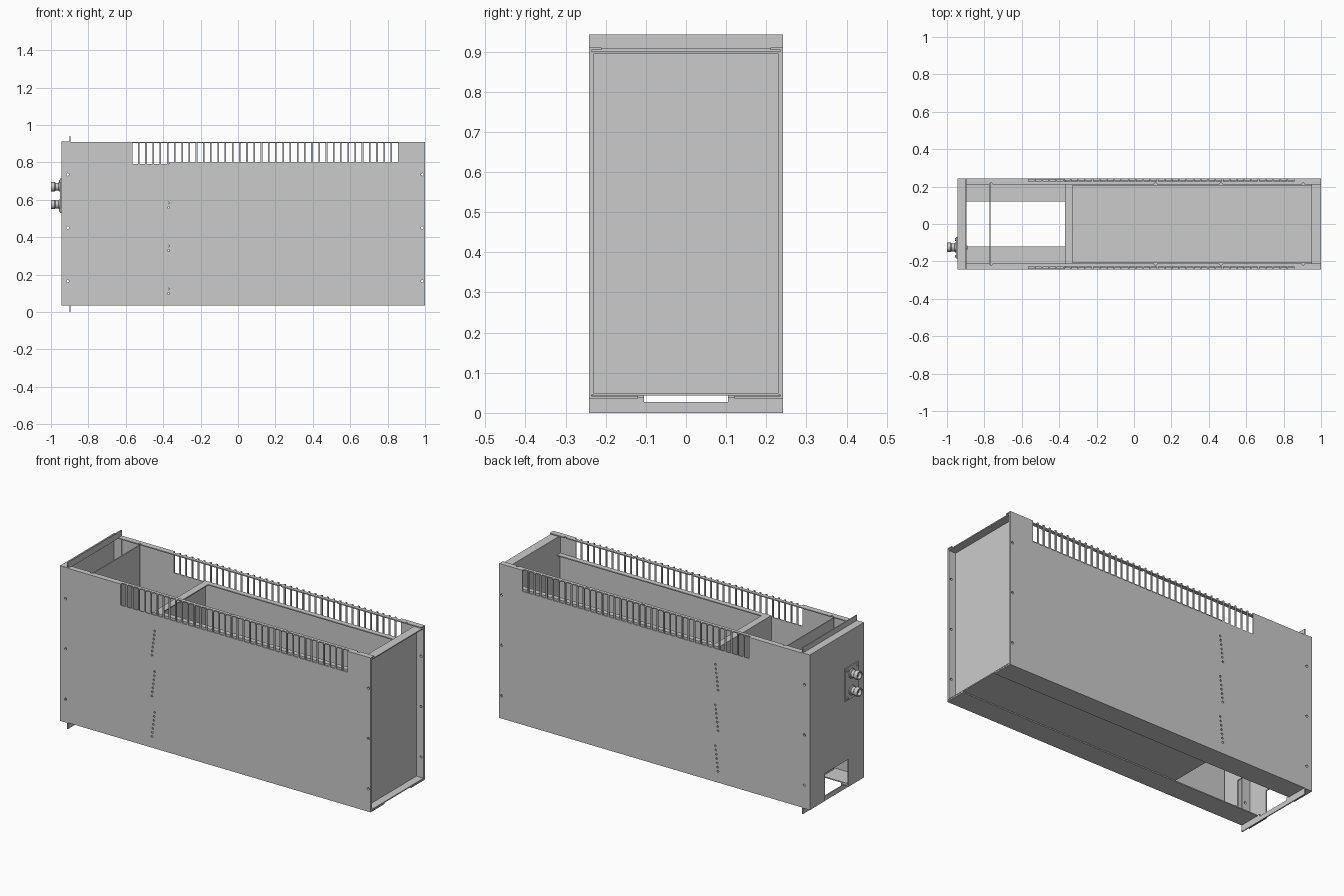
import bpy, bmesh, math
from mathutils import Matrix, Vector

if "Cube" in bpy.data.objects:
    bpy.data.objects.remove(bpy.data.objects["Cube"])


def finish(name, bm):
    bmesh.ops.recalc_face_normals(bm, faces=bm.faces[:])
    me = bpy.data.meshes.new(name)
    bm.to_mesh(me)
    bm.free()
    ob = bpy.data.objects.new(name, me)
    bpy.context.collection.objects.link(ob)
    return ob


def add_box(bm, x0, x1, y0, y1, z0, z1):
    m = Matrix.Translation(((x0 + x1) / 2, (y0 + y1) / 2, (z0 + z1) / 2)) \
        @ Matrix.Diagonal((x1 - x0, y1 - y0, z1 - z0, 1))
    bmesh.ops.create_cube(bm, size=1, matrix=m)


def add_cyl(bm, centre, r, length, axis, seg=12):
    rot = Vector((0, 0, 1)).rotation_difference(Vector(axis)).to_matrix().to_4x4()
    bmesh.ops.create_cone(bm, cap_ends=True, segments=seg, radius1=r, radius2=r,
                          depth=length, matrix=Matrix.Translation(centre) @ rot)


def boxes(name, *dims):
    bm = bmesh.new()
    for d in dims:
        add_box(bm, *d)
    return finish(name, bm)


def extrude(name, pts, to3d, a, b):
    bm = bmesh.new()
    f = bm.faces.new([bm.verts.new(to3d(u, v, a)) for u, v in pts])
    r = bmesh.ops.extrude_face_region(bm, geom=[f])
    d = Vector(to3d(0, 0, b)) - Vector(to3d(0, 0, a))
    bmesh.ops.translate(bm, vec=d, verts=[v for v in r['geom'] if isinstance(v, bmesh.types.BMVert)])
    return finish(name, bm)


def cut(ob, cutter):
    m = ob.modifiers.new('cut', 'BOOLEAN')
    m.operation, m.solver, m.object = 'DIFFERENCE', 'EXACT', cutter
    bpy.context.view_layer.objects.active = ob
    bpy.ops.object.modifier_apply(modifier=m.name)


# cutter for vent slots, screw holes and perforations on both sides
bm = bmesh.new()
for s in (-1, 1):
    for i in range(37):
        x = -0.565 + i * 0.0386
        add_box(bm, x, x + 0.03, *sorted((s * 0.228, s * 0.3)), 0.79, 0.95)
    for x in (-0.91, 0.985):
        for z in (0.165, 0.45, 0.735):
            add_cyl(bm, (x, s * 0.24, z), 0.007, 0.06, (0, 1, 0))
    for top in (0.70, 0.47, 0.24):
        for i in range(7):
            add_cyl(bm, (-0.353 - 0.0028 * i, s * 0.245, top - 0.0235 * i), 0.006, 0.03, (0, 1, 0), 8)
    for x in (-0.765, 0.115, 0.465, 0.905):
        add_cyl(bm, (x, s * 0.212, 0.907), 0.008, 0.03, (0, 0, 1))
side_cutter = finish('side_cutter', bm)
side_cutter.hide_render = True

# folded side panels
channel = [(0.12, 0.036), (0.242, 0.036), (0.242, 0.91), (0.21, 0.91),
           (0.21, 0.904), (0.236, 0.904), (0.236, 0.042), (0.12, 0.042)]
for s, n in ((-1, 'front'), (1, 'rear')):
    side = extrude(n + '_side_panel', [(s * y, z) for y, z in channel],
                   lambda y, z, x: (x, y, z), -0.94, 1.0)
    cut(side, side_cutter)
    # folded returns of the face panel and of the end panel
    ya, yb = sorted((s * 0.23, s * 0.2355))
    cut(boxes(n + '_face_return', (-0.94, -0.89, ya, yb, 0.045, 0.90)), side_cutter)
    cut(boxes(n + '_end_return', (0.955, 1.0, ya, yb, 0.045, 0.90)), side_cutter)

# face panel with stepped flanges and cable opening
face = extrude('face_panel', [(-.896, .942), (-.902, .942), (-.902, .912), (-.945, .912), (-.945, .034),
                              (-.902, .034), (-.902, 0), (-.896, 0), (-.896, .04), (-.939, .04),
                              (-.939, .906), (-.896, .906)],
               lambda x, z, y: (x, y, z), -0.242, 0.242)
opening = boxes('opening_cutter', (-1, -0.88, -0.105, 0.105, 0.027, 0.19))
cut(face, opening)
for c in (side_cutter, opening):
    bpy.data.objects.remove(c)

# recessed end panel with its top and bottom folds
boxes('end_panel', (0.95, 0.956, -0.2355, 0.2355, 0.043, 0.90))
boxes('end_folds', (0.956, 1.0, -0.23, 0.23, 0.894, 0.90), (0.956, 1.0, -0.23, 0.23, 0.043, 0.049))

# thin internal partition behind the face
boxes('inner_partition', (-0.773, -0.767, -0.22, 0.22, 0.19, 0.90),
      (-0.773, -0.767, -0.22, -0.12, 0.043, 0.19), (-0.773, -0.767, 0.12, 0.22, 0.043, 0.19))

# inner tray: floor, walls and inward lips
boxes('inner_tray', (-0.37, 0.95, -0.234, 0.234, 0.043, 0.049),
      (-0.37, -0.364, -0.234, 0.234, 0.049, 0.80),
      (-0.364, -0.33, -0.234, 0.234, 0.794, 0.80),
      (-0.364, 0.95, 0.228, 0.234, 0.049, 0.80), (-0.364, 0.95, -0.234, -0.228, 0.049, 0.80),
      (-0.33, 0.95, 0.205, 0.228, 0.794, 0.80), (-0.33, 0.95, -0.228, -0.205, 0.794, 0.80))

# connector mounting plate with corner screws
bm = bmesh.new()
add_box(bm, -0.951, -0.945, -0.185, -0.07, 0.53, 0.715)
for y in (-0.172, -0.083):
    for z in (0.545, 0.70):
        add_cyl(bm, (-0.952, y, z), 0.007, 0.008, (1, 0, 0))
finish('connector_plate', bm)

# two hollow lathed connectors with rear tails
prof = [(-0.89, 0), (-0.89, 0.011), (-0.945, 0.011), (-0.945, 0.027), (-0.957, 0.027), (-0.96, 0.021),
        (-0.975, 0.021), (-0.98, 0.025), (-1.0, 0.025), (-1.0, 0.018), (-0.965, 0.018),
        (-0.965, 0.008), (-0.99, 0.008), (-0.99, 0)]
for n, z in (('lower', 0.575), ('upper', 0.67)):
    bm = bmesh.new()
    vs = [bm.verts.new((x, -0.125 + r, z)) for x, r in prof]
    es = [bm.edges.new(p) for p in zip(vs, vs[1:])]
    bmesh.ops.spin(bm, geom=vs + es, cent=(0, -0.125, z), axis=(1, 0, 0),
                   angle=math.tau, steps=24, use_merge=True)
    bmesh.ops.remove_doubles(bm, verts=bm.verts[:], dist=1e-5)
    ob = finish(n + '_connector', bm)
    bpy.ops.object.select_all(action='DESELECT')
    ob.select_set(True)
    bpy.context.view_layer.objects.active = ob
    bpy.ops.object.shade_smooth_by_angle(angle=math.radians(30))
